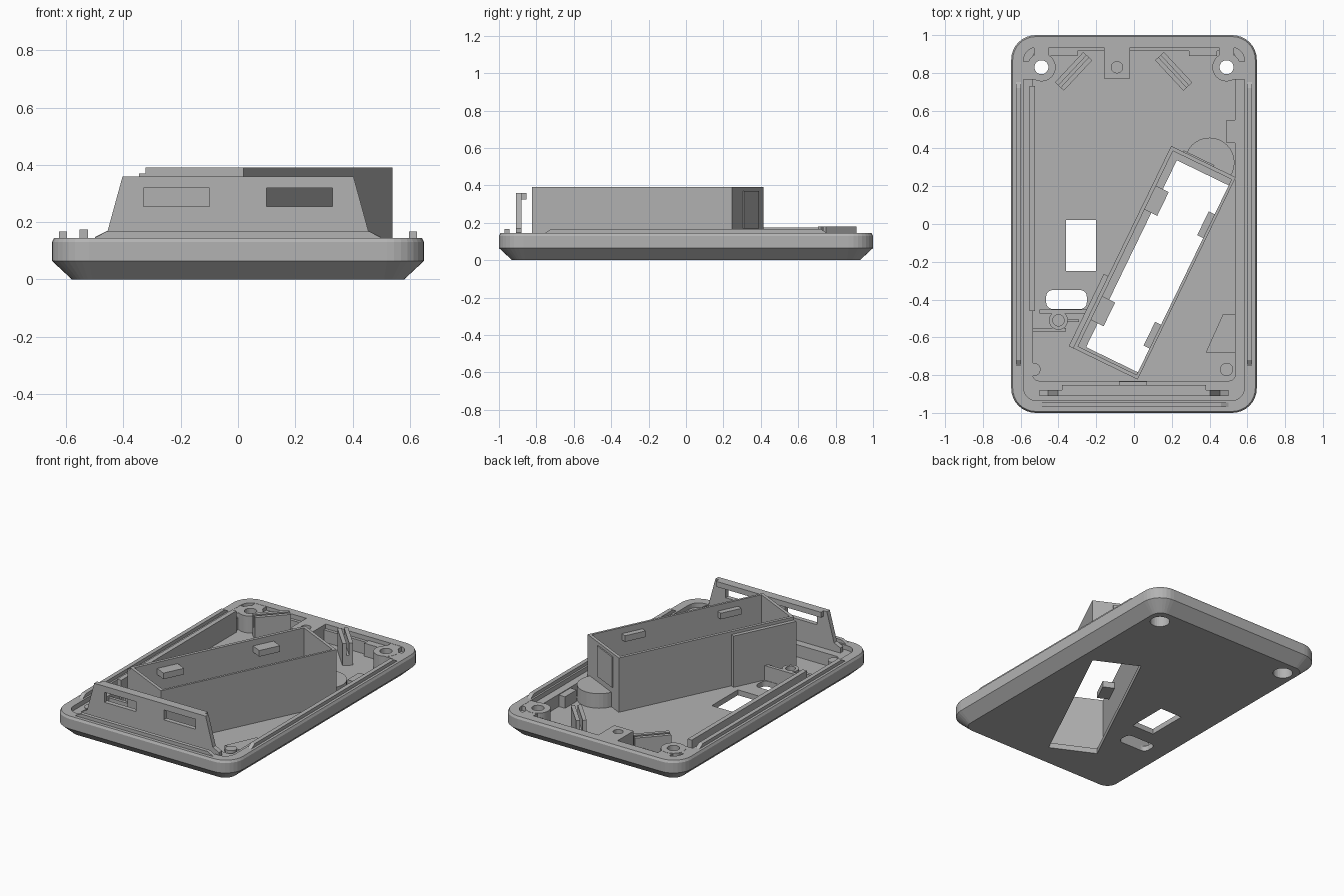
import bpy, bmesh
from math import sin, cos, pi, radians
from mathutils import Matrix

if "Cube" in bpy.data.objects:
    bpy.data.objects.remove(bpy.data.objects["Cube"], do_unlink=True)

grey = bpy.data.materials.new("plain_grey")
grey.use_nodes = True
grey.diffuse_color = (0.45, 0.45, 0.45, 1)
grey.node_tree.nodes["Principled BSDF"].inputs["Base Color"].default_value = (0.45, 0.45, 0.45, 1)

TILT = Matrix.Translation((0.108, -0.205, 0)) @ Matrix.Rotation(radians(-25.9), 4, 'Z')
UPRIGHT = Matrix.Rotation(radians(90), 4, 'X')


def loft(name, rings, matrix=None):
    """Solid skinned through rings of equal point count, capped at both ends."""
    bm = bmesh.new()
    loops = [[bm.verts.new(p) for p in ring] for ring in rings]
    n = len(loops[0])
    for a, b in zip(loops, loops[1:]):
        for i in range(n):
            j = (i + 1) % n
            bm.faces.new((a[i], a[j], b[j], b[i]))
    bm.faces.new(loops[0][::-1])
    bm.faces.new(loops[-1])
    bmesh.ops.recalc_face_normals(bm, faces=bm.faces)
    me = bpy.data.meshes.new(name)
    bm.to_mesh(me)
    bm.free()
    if matrix:
        me.transform(matrix)
    me.materials.append(grey)
    ob = bpy.data.objects.new(name, me)
    bpy.context.collection.objects.link(ob)
    return ob


def prism(name, pts, z0, z1, matrix=None):
    return loft(name, [[(x, y, z) for x, y in pts] for z in (z0, z1)], matrix)


def block(name, x0, x1, y0, y1, z0, z1, matrix=None):
    return prism(name, [(x0, y0), (x1, y0), (x1, y1), (x0, y1)], z0, z1, matrix)


def cylinder(name, x, y, r, z0, z1, n=32):
    return prism(name, [(x + r * cos(2 * pi * i / n), y + r * sin(2 * pi * i / n))
                        for i in range(n)], z0, z1)


def rounded(x0, x1, y0, y1, r, steps=8):
    pts = []
    corners = ((x1 - r, y1 - r), (x0 + r, y1 - r), (x0 + r, y0 + r), (x1 - r, y0 + r))
    for k, (cx, cy) in enumerate(corners):
        for i in range(steps + 1):
            a = pi / 2 * (k + i / steps)
            pts.append((cx + r * cos(a), cy + r * sin(a)))
    return pts


def cut(ob, cutters):
    """Subtract the cutters, bake the result and discard them."""
    for c in cutters:
        c.hide_render = True
        m = ob.modifiers.new("cut", 'BOOLEAN')
        m.operation, m.solver, m.object = 'DIFFERENCE', 'EXACT', c
    bpy.context.view_layer.update()
    deps = bpy.context.evaluated_depsgraph_get()
    me = bpy.data.meshes.new_from_object(ob.evaluated_get(deps))
    ob.modifiers.clear()
    ob.data = me
    for c in cutters:
        bpy.data.objects.remove(c, do_unlink=True)


def screw_cutters(x, y):
    return [cylinder("cutter", x, y, 0.037, -0.1, 0.3),
            cylinder("cutter", x, y, 0.06, -0.1, 0.07)]


# Tray: chamfered underside, rim, inner ledge and floor
outline = [(0.58, -0.93, 0.93, 0.07, 0), (0.65, -1, 1, 0.13, 0.065),
           (0.65, -1, 1, 0.13, 0.13), (0.642, -0.992, 0.992, 0.122, 0.145),
           (0.585, -0.935, 0.935, 0.07, 0.145), (0.585, -0.935, 0.935, 0.07, 0.115),
           (0.535, -0.83, 0.915, 0.03, 0.115), (0.535, -0.83, 0.915, 0.03, 0.035)]
tray = loft("tray", [[(x, y, z) for x, y in rounded(-w, w, y0, y1, r)]
                     for w, y0, y1, r, z in outline])
cut(tray, [block("cutter", -0.13, 0.175, -0.56, 0.54, -0.1, 0.3, TILT),
           block("cutter", -0.36, -0.20, -0.25, 0.02, -0.1, 0.3),
           prism("cutter", rounded(-0.465, -0.25, -0.45, -0.35, 0.035), -0.1, 0.3)]
    + screw_cutters(0.49, 0.83) + screw_cutters(-0.49, 0.83))

# Locating ridges on the rim, with sloped ends
for s, side in ((-1, "right"), (1, "left")):
    x0, x1 = sorted((s * 0.597, s * 0.625))
    loft(side + "_rim_ridge", [[(x, y, z) for x, y in ((x0, -e), (x1, -e), (x1, e), (x0, e))]
                               for e, z in ((0.76, 0.14), (0.72, 0.167))])
loft("front_rim_ridge", [[(-e, -0.97, z), (e, -0.97, z), (e, -0.945, z), (-e, -0.945, z)]
                         for e, z in ((0.51, 0.14), (0.46, 0.167))])
block("inner_side_rail", -0.553, -0.523, -0.46, 0.73, 0.03, 0.175)

# Tilted battery box: open walls, clips and outer pads
box = block("battery_box", -0.19, 0.19, -0.595, 0.595, 0.02, 0.39, TILT)
cut(box, [block("cutter", -0.17, 0.175, -0.575, 0.575, -0.1, 0.6, TILT)])
for u in (0.30, -0.35):
    block("right_clip", -0.18, -0.095, u - 0.07, u + 0.07, 0.31, 0.35, TILT)
    block("left_clip", 0.14, 0.18, u - 0.07, u + 0.07, 0.31, 0.35, TILT)
block("box_side_pad", -0.215, -0.185, -0.595, -0.17, 0.03, 0.37, TILT)
block("box_end_pad", -0.12, 0.06, 0.59, 0.603, 0.17, 0.37, TILT)
cylinder("box_end_lobe", 0.40, 0.325, 0.132, 0.03, 0.13)
cut(bpy.data.objects["box_end_lobe"],
    [block("cutter", -0.3, 0.3, -0.5, 0.58, -0.1, 0.6, TILT)])

# Front panel with two windows and a top lip
half = [(0.5, 0.1), (0.5, 0.148), (0.455, 0.17), (0.403, 0.36)]
panel = prism("front_panel", half + [(-x, z) for x, z in reversed(half)], 0.88, 0.91, UPRIGHT)
cut(panel, [block("cutter", a, a + 0.23, -1, -0.8, 0.255, 0.32) for a in (-0.33, 0.10)])
block("panel_lip", -0.38, 0.38, -0.885, -0.852, 0.325, 0.36)
block("panel_foot", -0.08, 0.07, -0.89, -0.835, 0.1, 0.145)

# Rear screw corners
for s, side in ((-1, "right"), (1, "left")):
    boss = cylinder(side + "_screw_boss", s * 0.49, 0.83, 0.075, 0.02, 0.145)
    wing = block(side + "_screw_wing", *sorted((s * 0.5, s * 0.6)), 0.765, 0.86, 0.03, 0.144)
    web = block(side + "_screw_web", *sorted((s * 0.45, s * 0.53)), 0.84, 0.95, 0.03, 0.1435)
    for part in (boss, wing, web):
        cut(part, screw_cutters(s * 0.49, 0.83))

# Rear centre block, back lips and angled ribs
centre = block("rear_centre_block", -0.16, -0.02, 0.77, 0.945, 0.03, 0.145)
cut(centre, [cylinder("cutter", -0.09, 0.83, 0.03, 0.09, 0.3)])
for x in (-0.375, 0.365):
    block("rear_lip", x - 0.075, x + 0.075, 0.89, 0.94, 0.03, 0.12)
for x, angle, side in ((-0.32, 47, "right"), (0.21, -47, "left")):
    turn = Matrix.Translation((x, 0.808, 0)) @ Matrix.Rotation(radians(angle), 4, 'Z')
    block(side + "_rib_upper", -0.11, 0.11, 0.008, 0.032, 0.03, 0.18, turn)
    block(side + "_rib_lower", -0.11, 0.11, -0.032, -0.008, 0.03, 0.18, turn)
    block(side + "_rib_base", -0.11, 0.11, -0.03, 0.03, 0.03, 0.1, turn)

# Floor details: post with bracket walls, stops and pins
post = cylinder("floor_post", -0.40, -0.51, 0.05, 0.03, 0.13)
cut(post, [cylinder("cutter", -0.40, -0.51, 0.03, 0.08, 0.3)])
block("post_wall", -0.50, -0.23, -0.475, -0.453, 0.03, 0.13)
block("post_bracket", -0.535, -0.36, -0.57, -0.55, 0.03, 0.1)
block("post_link", -0.36, -0.29, -0.52, -0.505, 0.03, 0.1)
prism("corner_stop", [(0.38, -0.68), (0.535, -0.68), (0.535, -0.48), (0.47, -0.48)], 0.03, 0.075)
for x in (-0.53, 0.49):
    cylinder("front_pin", x, -0.77, 0.035, 0.03, 0.12)
block("side_nub", 0.49, 0.54, 0.43, 0.55, 0.03, 0.11)
